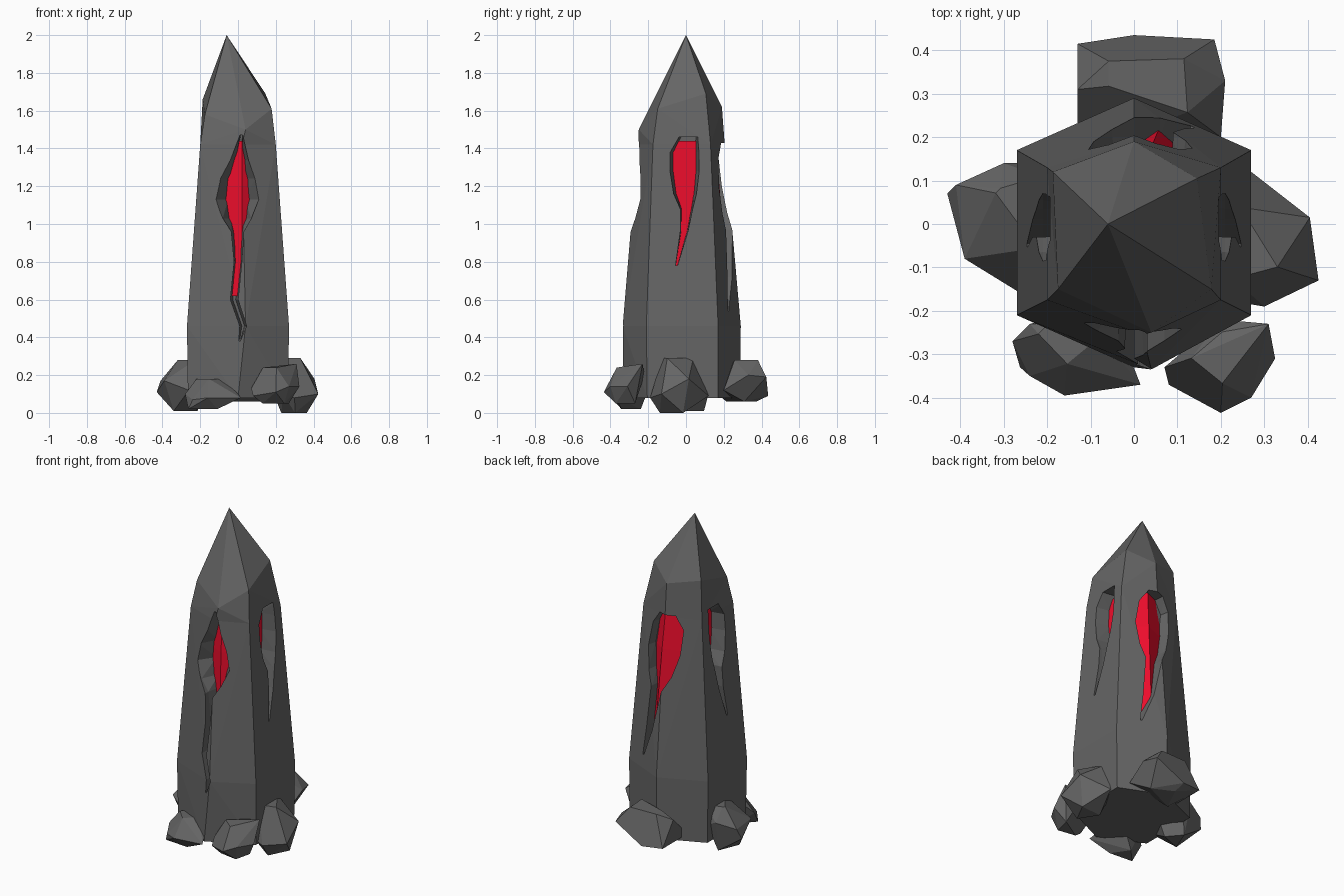
import bpy, bmesh
from mathutils import Vector

if "Cube" in bpy.data.objects:
    bpy.data.objects.remove(bpy.data.objects["Cube"])


def material(name, color):
    m = bpy.data.materials.new(name)
    m.diffuse_color = (*color, 1)
    m.use_nodes = True
    m.node_tree.nodes["Principled BSDF"].inputs["Base Color"].default_value = m.diffuse_color
    return m


stone = material("dark_stone", (0.13, 0.13, 0.13))
red = material("core_red", (0.85, 0.004, 0.025))


def make_object(name, bm, mat):
    bmesh.ops.recalc_face_normals(bm, faces=bm.faces)
    mesh = bpy.data.meshes.new(name)
    bm.to_mesh(mesh)
    bm.free()
    mesh.materials.append(mat)
    ob = bpy.data.objects.new(name, mesh)
    bpy.context.collection.objects.link(ob)
    return ob


def loft(name, rings, tip=None, triangulate=True, mat=stone):
    bm = bmesh.new()
    loops = [[bm.verts.new(p) for p in r] for r in rings]
    n = len(loops[0])
    for a, b in zip(loops, loops[1:]):
        for i in range(n):
            j = (i + 1) % n
            bm.faces.new((a[i], a[j], b[j], b[i]))
    bm.faces.new(loops[0])
    if tip:
        t = bm.verts.new(tip)
        for i in range(n):
            bm.faces.new((loops[-1][i], loops[-1][(i + 1) % n], t))
    else:
        bm.faces.new(loops[-1])
    if triangulate:
        bmesh.ops.triangulate(bm, faces=bm.faces)
    return make_object(name, bm, mat)


def hexagon(hw, front, back, yf, yb, z, fx=0, bx=0):
    return [(fx, front, z), (hw, yf, z), (hw, yb, z),
            (bx, back, z), (-hw, yb, z), (-hw, yf, z)]


# six-sided crystal spire
spire = loft("spire", [
    hexagon(0.265, -0.33, 0.285, -0.205, 0.17, 0.08),
    hexagon(0.27, -0.335, 0.29, -0.21, 0.17, 0.46, 0.04),
    hexagon(0.2, -0.255, 0.205, -0.175, 0.13, 1.42, 0.02),
    [(0.04, -0.25, 1.5), (0.178, -0.15, 1.61), (0.145, 0.105, 1.69),
     (0, 0.19, 1.62), (-0.187, 0.12, 1.66), (-0.175, -0.15, 1.58)],
], tip=(-0.06, 0, 2.0))

# crack outlines: height, left edge, right edge
front_crack = [(1.47, 0.01, 0.025), (1.34, -0.04, 0.055), (1.24, -0.10, 0.09),
               (1.13, -0.125, 0.11), (1.03, -0.08, 0.07), (0.96, -0.035, 0.03),
               (0.80, -0.02, 0.02), (0.60, -0.04, 0.0), (0.46, 0.01, 0.045),
               (0.38, 0.005, 0.012)]
back_crack = [(1.43, -0.06, 0.05), (1.35, -0.11, 0.11), (1.20, -0.095, 0.14),
              (1.06, -0.05, 0.12), (0.97, 0.0, 0.09), (0.72, 0.06, 0.115),
              (0.54, 0.13, 0.14)]
side_crack = [(1.46, -0.04, 0.065), (1.38, -0.085, 0.07), (1.28, -0.085, 0.07),
              (1.16, -0.065, 0.055), (1.08, -0.03, 0.035), (0.96, -0.03, 0.01),
              (0.78, -0.055, -0.045)]


def cut_crack(outline, place, depths, inner):
    # funnel-shaped cutter: wide outside, narrow at the core
    rings = []
    for d, s in zip(depths, (1.05, 1.0, inner)):
        edges = []
        for side in (-1, 1):
            pts = [(((l + r) + side * (r - l) * s) / 2, z) for z, l, r in outline]
            edges.append(pts if side < 0 else pts[::-1])
        rings.append([place(u, d, z) for u, z in edges[0] + edges[1]])
    cutter = loft("crack_cutter", rings)
    cutter.hide_render = True
    mod = spire.modifiers.new("crack", 'BOOLEAN')
    mod.operation, mod.solver, mod.object = 'DIFFERENCE', 'EXACT', cutter
    bpy.context.view_layer.objects.active = spire
    bpy.ops.object.modifier_apply(modifier=mod.name)
    bpy.data.objects.remove(cutter)


cut_crack(front_crack, lambda u, d, z: (u, -d, z), (0.42, 0.24, 0.135), 0.38)
cut_crack(back_crack, lambda u, d, z: (u, d, z), (0.40, 0.20, 0.12), 0.85)
for sx in (1, -1):
    cut_crack(side_crack, lambda u, d, z: (sx * d, u, z), (0.34, 0.21, 0.115), 0.75)

# glowing red core seen through the cracks
core = loft("core", [
    hexagon(0.14, -0.21, 0.225, -0.125, 0.13, 0.62, 0.02, 0.06),
    hexagon(0.13, -0.195, 0.177, -0.12, 0.11, 1.2, 0.02, 0.04),
    hexagon(0.125, -0.18, 0.155, -0.11, 0.09, 1.44, 0.02, 0.03)],
    triangulate=False, mat=red)


# chunky rocks: plan outline with heights, plus shrunken top and bottom
def rock(name, outline, z0, z1, top_shift, bottom_shift):
    bm = bmesh.new()
    c = sum((Vector(p) for p in outline), Vector((0, 0, 0))) / len(outline)
    for i, p in enumerate(outline):
        p = Vector(p)
        bm.verts.new(p)
        for k, z, shift in ((0.55, z1, top_shift), (0.6, z0, bottom_shift)):
            if i % 2 == (z == z0):
                q = c.lerp(p, k) + Vector((*shift, 0))
                q.z = z
                bm.verts.new(q)
    bmesh.ops.convex_hull(bm, input=bm.verts)
    loose = [v for v in bm.verts if not v.link_faces]
    bmesh.ops.delete(bm, geom=loose, context='VERTS')
    bmesh.ops.dissolve_limit(bm, angle_limit=0.2, verts=bm.verts, edges=bm.edges)
    return make_object(name, bm, stone)


rock("back_rock", [(-0.13, 0.415, 0.1), (0, 0.435, 0.09), (0.185, 0.425, 0.19),
                   (0.21, 0.33, 0.2), (0.2, 0.2, 0.12), (-0.13, 0.17, 0.1),
                   (-0.13, 0.31, 0.24)], 0.06, 0.28, (0, 0), (0, -0.02))
rock("left_rock", [(-0.43, 0.07, 0.11), (-0.39, -0.08, 0.17), (-0.26, -0.16, 0.12),
                   (-0.18, 0.0, 0.12), (-0.24, 0.14, 0.18), (-0.3, 0.14, 0.2),
                   (-0.41, 0.09, 0.17)], 0.01, 0.28, (0.06, 0.02), (0.02, 0))
rock("right_rock", [(0.425, -0.13, 0.1), (0.405, 0.015, 0.18), (0.27, 0.12, 0.09),
                    (0.18, 0.0, 0.12), (0.24, -0.18, 0.1), (0.3, -0.19, 0.08)],
     0.0, 0.29, (-0.04, 0), (0, 0))
rock("front_left_rock", [(-0.28, -0.27, 0.1), (-0.24, -0.35, 0.07), (-0.16, -0.395, 0.08),
                         (0.015, -0.37, 0.08), (-0.02, -0.28, 0.13), (-0.1, -0.2, 0.12),
                         (-0.24, -0.23, 0.15)], 0.02, 0.18, (0, 0.03), (-0.06, 0))
rock("front_right_rock", [(0.07, -0.33, 0.13), (0.08, -0.37, 0.09), (0.2, -0.435, 0.11),
                          (0.27, -0.4, 0.14), (0.325, -0.31, 0.14), (0.31, -0.23, 0.26),
                          (0.2, -0.22, 0.2)], 0.05, 0.24, (0, 0.02), (0, 0))
